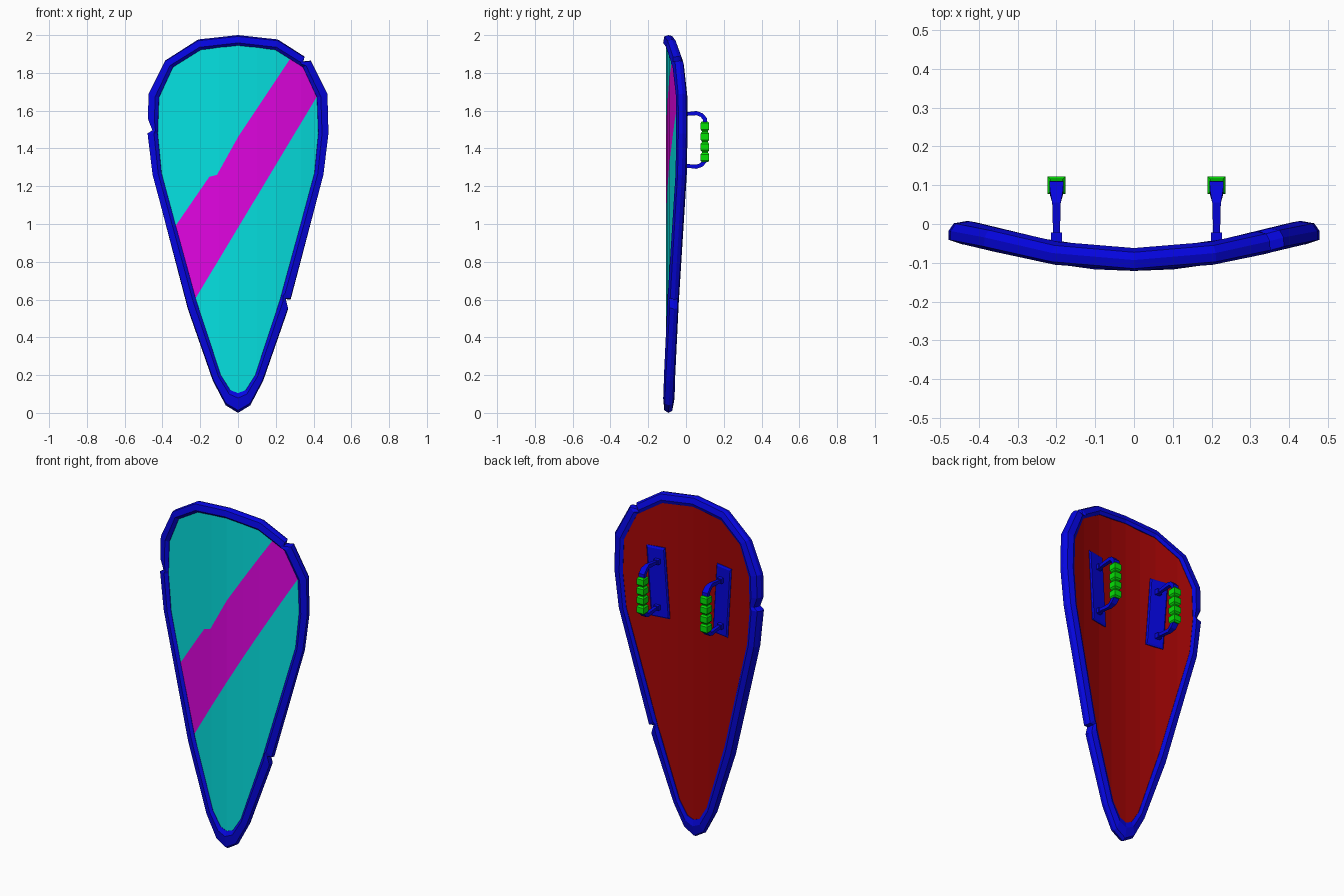
import bpy, bmesh
from math import hypot
from mathutils import Vector

cube = bpy.data.objects.get("Cube")
if cube:
    bpy.data.objects.remove(cube, do_unlink=True)

HI, LO = 0.75, 0.0015


def material(name, rgb):
    mat = bpy.data.materials.new(name)
    mat.use_nodes = True
    mat.diffuse_color = (*rgb, 1)
    mat.node_tree.nodes["Principled BSDF"].inputs["Base Color"].default_value = (*rgb, 1)
    return mat


blue = material("blue", (LO, LO, HI))
teal = material("teal", (LO, HI, HI))
magenta = material("magenta", (HI, LO, HI))
red = material("dark red", (HI / 2, LO, LO))
green = material("green", (LO, HI, LO))


def finish(bm, name, mats):
    bmesh.ops.remove_doubles(bm, verts=bm.verts, dist=0.0001)
    bmesh.ops.recalc_face_normals(bm, faces=bm.faces)
    mesh = bpy.data.meshes.new(name)
    bm.to_mesh(mesh)
    bm.free()
    for mat in mats:
        mesh.materials.append(mat)
    obj = bpy.data.objects.new(name, mesh)
    bpy.context.collection.objects.link(obj)
    return obj


def loft(name, rings, mat, closed=False):
    """Skin a list of equal rings; closed joins the last ring to the first."""
    bm = bmesh.new()
    rows = [[bm.verts.new(p) for p in ring] for ring in rings]
    n = len(rows[0])
    for i in range(len(rows) if closed else len(rows) - 1):
        a, b = rows[i], rows[(i + 1) % len(rows)]
        for j in range(n):
            k = (j + 1) % n
            bm.faces.new((a[j], a[k], b[k], b[j]))
    if not closed:
        bm.faces.new(rows[0])
        bm.faces.new(rows[-1])
    return finish(bm, name, [mat])


def interp(points, x):
    """Piecewise linear lookup, extended past both ends."""
    i = 0
    while i < len(points) - 2 and x > points[i + 1][0]:
        i += 1
    (x0, z0), (x1, z1) = points[i], points[i + 1]
    return z0 + (z1 - z0) * (x - x0) / (x1 - x0)


# Faceted bow of the shield, flattening towards the sides
BOW = [(x, 0.4 * x * x - 0.09 - 0.2 * max(abs(x) - 0.4, 0)) for x in
       (-0.48, -0.41, -0.33, -0.2, -0.1, 0, 0.1, 0.2, 0.33, 0.41, 0.48)]


def on_bow(x, z, depth):
    """Point at a depth behind the bowed middle surface."""
    return Vector((x - 0.8 * x * depth, interp(BOW, x) + depth, z))


# Half outlines from top to bottom tip
INNER = [Vector(p) for p in ((0, 1.945), (0.195, 1.922), (0.34, 1.83), (0.413, 1.67),
         (0.42, 1.48), (0.4, 1.27), (0.22, 0.6), (0.09, 0.2), (0.04, 0.12), (0, 0.105))]
OUTER = [Vector(p) for p in ((0, 2), (0.21, 1.977), (0.385, 1.865), (0.472, 1.69),
         (0.477, 1.48), (0.45, 1.26), (0.265, 0.55), (0.133, 0.17), (0.065, 0.04), (0, 0))]

# Battle nicks: side -> {edge: (start, deepest point)}
NICKS = {1: {1: (0.8, 0.87), 5: (0.93, 0.96)}, -1: {3: (0.63, 0.92)}}


def rim_side(side):
    stations = []
    for k, (a, b) in enumerate(zip(INNER, OUTER)):
        stations.append((a, b))
        if k in NICKS[side]:
            for t, bite in zip(NICKS[side][k], (0, 0.5)):
                p, q = a.lerp(INNER[k + 1], t), b.lerp(OUTER[k + 1], t)
                stations.append((p, q.lerp(p, bite)))
    return [(Vector((side * a.x, a.y)), Vector((side * b.x, b.y))) for a, b in stations]


# Rim: bevelled band swept around the outline
SECTION = [(0, -0.017), (0.25, -0.031), (0.87, -0.025), (1, -0.003),
           (0.9, 0.017), (0.35, 0.028), (0, 0.021)]
stations = rim_side(1) + rim_side(-1)[-2:0:-1]
rings = []
for a, b in stations:
    ring = []
    for s, d in SECTION:
        p = a.lerp(b, s)
        ring.append(on_bow(p.x, p.y, d))
    rings.append(ring)
loft("rim", rings, blue, closed=True)

# Panel: vertical strips split by the diagonal stripe, edge tucked into the rim
edge = [(p.x * 1.05, 1.2 + (p.y - 1.2) * 1.03) for p in INNER]


def both_sides(half):
    return sorted({(s * x, z) for x, z in half for s in (-1, 1)})


top, bottom = both_sides(edge[:5]), both_sides(edge[4:])
stripe_low = [(-0.22, 0.61), (0, 0.98), (0.41, 1.67)]
stripe_high = [(-0.32, 1.0), (-0.15, 1.25), (-0.11, 1.26), (0, 1.46), (0.27, 1.87)]
limit = top[-1][0]
xs = {p[0] for p in top + bottom + BOW + stripe_low + stripe_high if abs(p[0]) <= limit}
xs = sorted(xs | {i / 50 for i in range(-22, 23)})

bm = bmesh.new()
columns = []
for x in xs:
    hi, lo = interp(top, x), interp(bottom, x)
    cuts = [min(max(interp(line, x), lo), hi) for line in (stripe_low, stripe_high)]
    columns.append([(x, z) for z in (lo, *cuts, hi)])


def panel_face(points, depths, index):
    verts = []
    for (x, z), d in zip(points, depths):
        co = on_bow(x, z, d)
        if all((co - v.co).length > 0.0005 for v in verts):
            verts.append(bm.verts.new(co))
    if len(verts) > 2:
        bm.faces.new(verts).material_index = index


FRONT, BACK = -0.015, 0.018
for a, b in zip(columns, columns[1:]):
    for i, index in enumerate((0, 1, 0)):
        panel_face((a[i], b[i], b[i + 1], a[i + 1]), [FRONT] * 4, index)
    panel_face((a[0], a[3], b[3], b[0]), [BACK] * 4, 2)
    for i in (0, 3):
        panel_face((a[i], b[i], b[i], a[i]), (FRONT, FRONT, BACK, BACK), 2)
finish(bm, "panel", [teal, magenta, red])


def box_ring(center, u, v):
    return [center + u * i + v * j for i, j in ((-1, -1), (1, -1), (1, 1), (-1, 1))]


# Handles: mounting plate, feet, bent bracket arms and knuckled grip
MID = 1.445
ARM = [(-0.045, 0.135, 0.009), (-0.02, 0.135, 0.009), (0.055, 0.142, 0.011),
       (0.082, 0.132, 0.017), (0.1, 0.112, 0.018), (0.1, 0.09, 0.018)]
for side, hx, lean in (("right", -0.2, -0.07), ("left", 0.213, 0.07)):
    # plate lying on the back of the panel, leaning outward at the top
    across = Vector((1, 0.8 * hx, 0)).normalized()
    outward = Vector((-0.8 * hx, 1, 0)).normalized()
    up = (Vector((0, 0, 1)) + across * lean).normalized()
    base = on_bow(hx, MID + 0.01, BACK) + across * lean * 0.07
    loft(side + "_handle_plate",
         [box_ring(base + outward * d, across * w, up * h)
          for d, w, h in ((-0.008, 0.055, 0.207), (0.005, 0.055, 0.207), (0.011, 0.048, 0.197))],
         blue)

    # upper and lower feet and arms
    for end, sign in (("upper", 1), ("lower", -1)):
        loft(side + "_handle_" + end + "_foot",
             [box_ring(Vector((hx, y, MID + sign * 0.135)), Vector((w, 0, 0)), Vector((0, 0, w)))
              for y, w in ((-0.05, 0.015), (-0.022, 0.014))], blue)
        rings = []
        for i, (y, z, w) in enumerate(ARM):
            p, q = ARM[max(i - 1, 0)], ARM[min(i + 1, len(ARM) - 1)]
            dy, dz = q[0] - p[0], q[1] - p[1]
            normal = Vector((0, -dz, sign * dy)) / hypot(dy, dz)
            rings.append(box_ring(Vector((hx, y, MID + sign * z)),
                                  Vector((w, 0, 0)), normal * min(w, 0.011)))
        loft(side + "_handle_" + end + "_arm", rings, blue)

    # grip with four knuckles
    rings = []
    for k in range(4):
        for t, r in ((0.04, 0.016), (0.2, 0.023), (0.8, 0.023), (0.96, 0.016)):
            z = MID - 0.01 + ((k + t) / 4 - 0.5) * 0.22
            rings.append(box_ring(Vector((hx, 0.1, z)), Vector((r, 0, 0)), Vector((0, r, 0))))
    loft(side + "_grip", rings, green)
